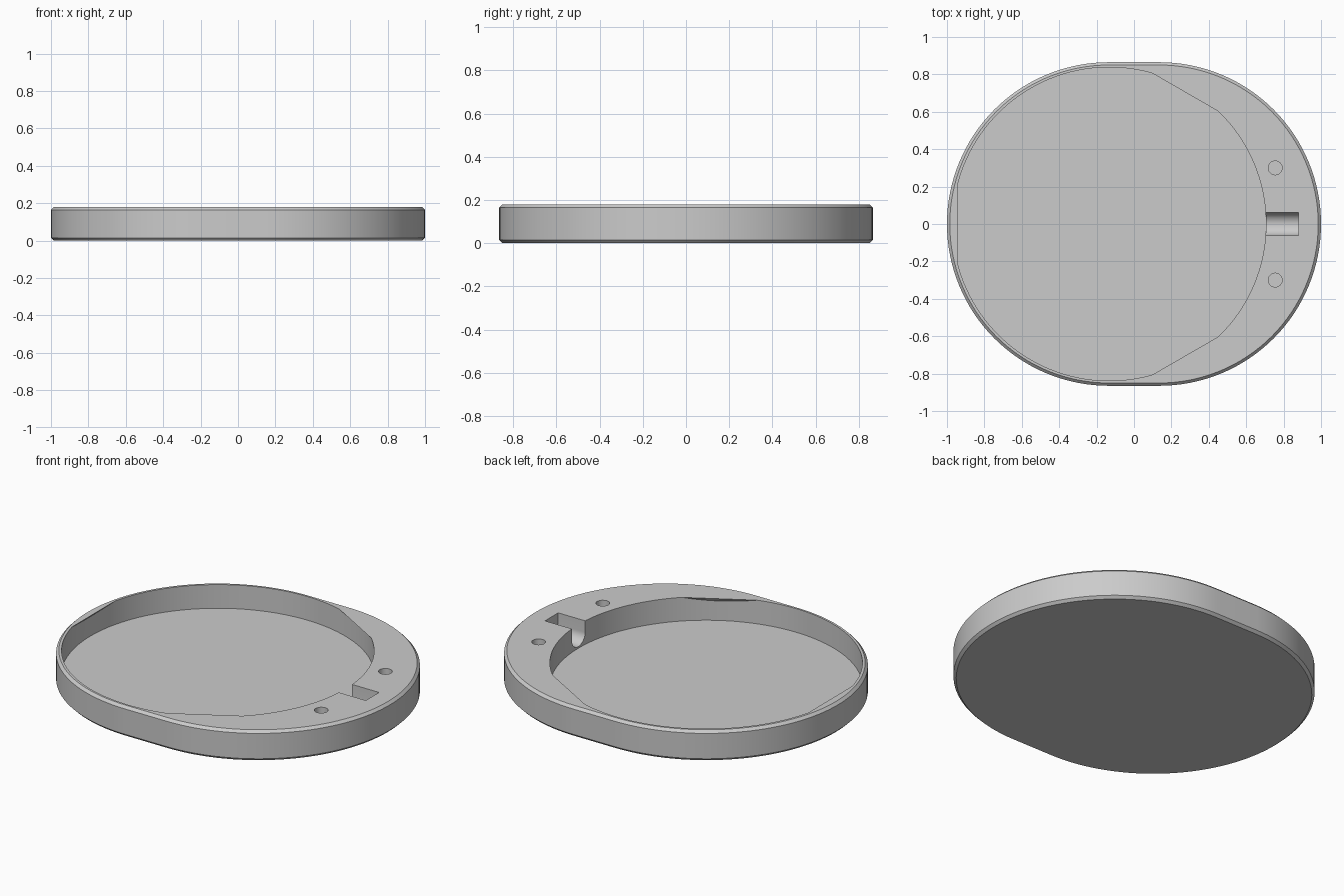
import bpy, bmesh
from math import sin, cos, pi, radians
from mathutils import Vector

cube = bpy.data.objects.get("Cube")
if cube:
    bpy.data.objects.remove(cube, do_unlink=True)

HEIGHT, CHAMFER, FLOOR = 0.18, 0.015, 0.04
POCKET_X, POCKET_R = -0.132, 0.838

grey = bpy.data.materials.new("plain grey")
grey.use_nodes = True
grey.diffuse_color = (0.6, 0.6, 0.6, 1)
grey.node_tree.nodes["Principled BSDF"].inputs["Base Color"].default_value = (0.6, 0.6, 0.6, 1)


def arc(cx, cy, r, start, end, n):
    steps = [radians(start + (end - start) * i / n) for i in range(n + 1)]
    return [(cx + r * cos(a), cy + r * sin(a)) for a in steps]


def loft(bm, rings):
    """Skin a stack of matching rings and cap both ends."""
    loops = [[bm.verts.new(p) for p in ring] for ring in rings]
    for low, high in zip(loops, loops[1:]):
        for i in range(len(low)):
            j = (i + 1) % len(low)
            bm.faces.new((low[i], low[j], high[j], high[i]))
    bm.faces.new(loops[0][::-1])
    bm.faces.new(loops[-1])
    bmesh.ops.recalc_face_normals(bm, faces=bm.faces)


def make(name, bm):
    mesh = bpy.data.meshes.new(name)
    bm.to_mesh(mesh)
    bm.free()
    mesh.materials.append(grey)
    obj = bpy.data.objects.new(name, mesh)
    bpy.context.collection.objects.link(obj)
    return obj


def stadium(inset, z):
    r = 0.865 - inset
    outline = arc(0.135, 0, r, -90, 90, 64) + arc(-0.135, 0, r, 90, 270, 64)
    return [(x, y, z) for x, y in outline]


def round_cutter(name, x, y, r, low, n):
    bm = bmesh.new()
    circle = arc(x, y, r, 0, 360, n)[:-1]
    loft(bm, [[(px, py, z) for px, py in circle] for z in (low, HEIGHT + 0.02)])
    return bm


# Chamfered oval body
bm = bmesh.new()
loft(bm, [stadium(CHAMFER, 0), stadium(0, CHAMFER),
          stadium(0, HEIGHT - CHAMFER), stadium(CHAMFER, HEIGHT)])
body = make("oval_tray", bm)

# Round pocket, trimmed to leave three sloped retaining lips at the rim
bm = round_cutter("pocket", POCKET_X, 0, POCKET_R, FLOOR, 144)
for angle in (60, 180, 300):
    out = Vector((cos(radians(angle)), sin(radians(angle)), 0))
    edge = Vector((POCKET_X, 0, HEIGHT)) + out * 0.813
    cut = bmesh.ops.bisect_plane(bm, geom=bm.verts[:] + bm.edges[:] + bm.faces[:],
                                 plane_co=edge, plane_no=out + Vector((0, 0, 1)),
                                 clear_outer=True)
    rim = [e for e in cut["geom_cut"] if isinstance(e, bmesh.types.BMEdge)]
    bmesh.ops.holes_fill(bm, edges=rim, sides=0)
bmesh.ops.recalc_face_normals(bm, faces=bm.faces)
cutters = [make("pocket_cutter", bm)]

# Round-bottomed slot opening into the pocket
bm = bmesh.new()
profile = [(0.062, 0.2)] + arc(0, 0.112, 0.062, 0, -180, 24) + [(-0.062, 0.2)]
loft(bm, [[(x, y, z) for y, z in profile] for x in (0.6, 0.88)])
cutters.append(make("slot_cutter", bm))

# Pair of small round holes
for side in (-1, 1):
    cutters.append(make("hole_cutter", round_cutter("hole", 0.755, side * 0.3, 0.037, 0.08, 32)))

# Cut the body
bpy.context.view_layer.objects.active = body
body.select_set(True)
for cutter in cutters:
    cutter.hide_render = True
    mod = body.modifiers.new("cut", "BOOLEAN")
    mod.operation, mod.solver, mod.object = "DIFFERENCE", "EXACT", cutter
    bpy.ops.object.modifier_apply(modifier=mod.name)
    bpy.data.objects.remove(cutter, do_unlink=True)

bpy.ops.object.shade_smooth_by_angle(angle=radians(25))
